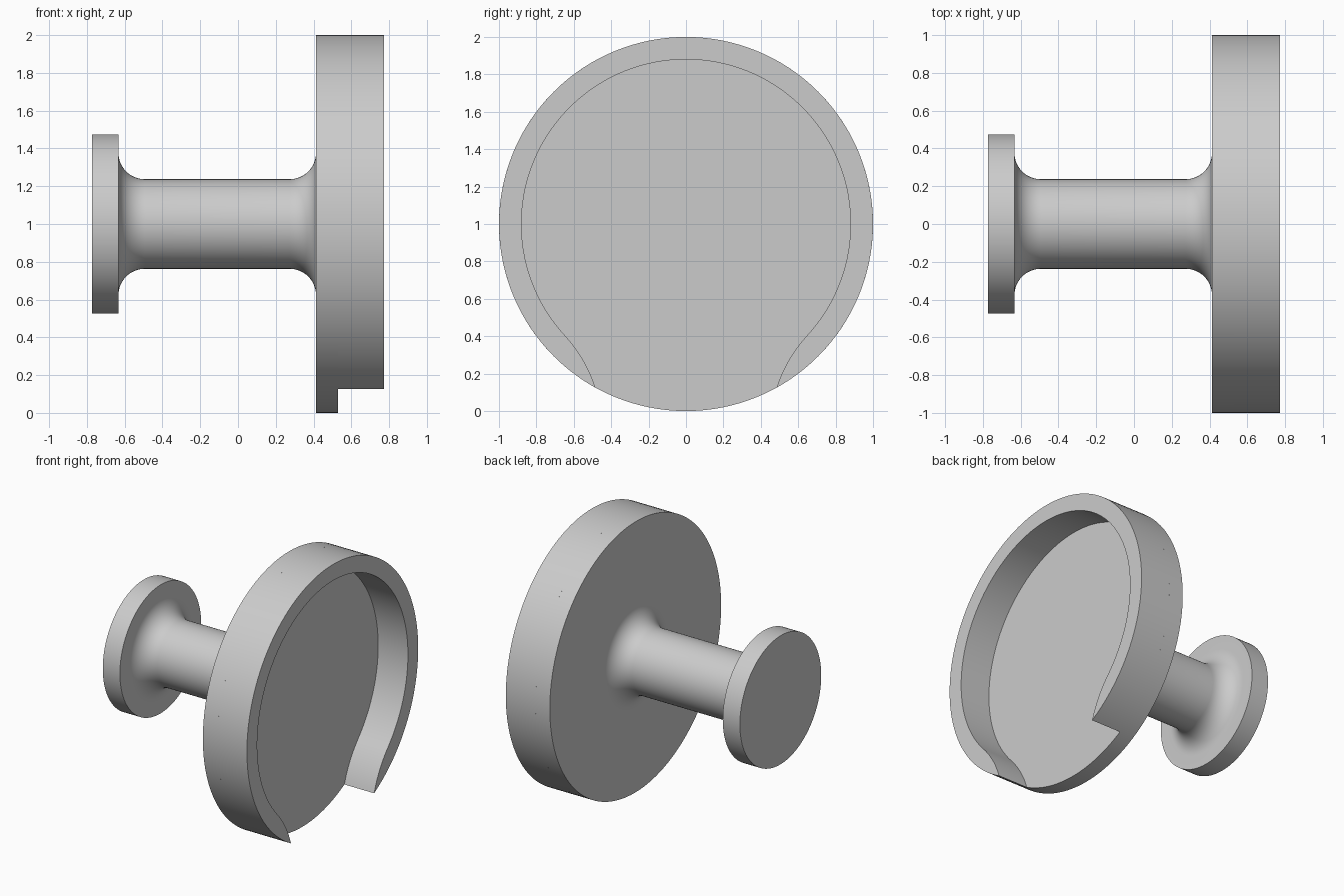
import bpy, bmesh, math
from mathutils import Vector

if "Cube" in bpy.data.objects:
    bpy.data.objects.remove(bpy.data.objects["Cube"], do_unlink=True)

SEGMENTS = 128
AXIS = Vector((0, 0, 1))
BACK, FLANGE, PLATE, FLOOR, FRONT = -0.773, -0.633, 0.413, 0.53, 0.773
STEM_R, FILLET, INNER_R = 0.237, 0.14, 0.88

grey = bpy.data.materials.new("plain grey")
grey.use_nodes = True
colour = (0.6, 0.6, 0.6, 1)
grey.diffuse_color = colour
grey.node_tree.nodes["Principled BSDF"].inputs["Base Color"].default_value = colour


def finish(name, bm):
    """Clean the mesh, link it and shade its curved faces smoothly."""
    bmesh.ops.remove_doubles(bm, verts=bm.verts, dist=0.0001)
    bmesh.ops.recalc_face_normals(bm, faces=bm.faces)
    mesh = bpy.data.meshes.new(name)
    bm.to_mesh(mesh)
    bm.free()
    mesh.materials.append(grey)
    obj = bpy.data.objects.new(name, mesh)
    bpy.context.collection.objects.link(obj)
    bpy.ops.object.select_all(action="DESELECT")
    obj.select_set(True)
    bpy.context.view_layer.objects.active = obj
    bpy.ops.object.shade_smooth_by_angle(angle=math.radians(30))


def fillet(x, side):
    """Quarter arc from a flat face at x down to the stem."""
    steps = 12
    arc = []
    for i in range(steps + 1):
        a = math.pi / 2 * i / steps
        arc.append((x + side * FILLET * (1 - math.cos(a)),
                    STEM_R + FILLET * (1 - math.sin(a))))
    return arc


# Turned body: small flange, filleted stem and large plate
profile = [(BACK, 0), (BACK, 0.475), (FLANGE, 0.475)]
profile += fillet(FLANGE, 1) + fillet(PLATE, -1)[::-1]
profile += [(PLATE, 1), (FLOOR, 1), (FLOOR, 0)]
bm = bmesh.new()
verts = [bm.verts.new(AXIS + Vector((x, 0, r))) for x, r in profile]
edges = [bm.edges.new(pair) for pair in zip(verts, verts[1:])]
bmesh.ops.spin(bm, geom=verts + edges, cent=AXIS, axis=(1, 0, 0),
               angle=math.tau, steps=SEGMENTS, use_duplicate=False)
finish("flanged_stem_and_plate", bm)

# Raised rim: inner outline flares out to a sharp tip beside the opening
start = math.radians(-42.5)
join = Vector((math.cos(start), math.sin(start))) * INNER_R
tip = Vector((0.485, -0.8745))
control = join + Vector((math.sin(start), -math.cos(start))) * 0.17
half = []
for i in range(12):
    t = i / 12
    half.append(tip * (1 - t) ** 2 + control * 2 * t * (1 - t) + join * t * t)
for i in range(49):
    a = start + (math.pi / 2 - start) * i / 48
    half.append(Vector((math.cos(a), math.sin(a))) * INNER_R)
inner = half + [Vector((-p.x, p.y)) for p in half[-2::-1]]
outer = [p.normalized() for p in inner]
bm = bmesh.new()
rings = [[bm.verts.new(AXIS + Vector((FLOOR, p.x, p.y))) for p in ring]
         for ring in (inner, outer)]
for i in range(len(inner) - 1):
    bm.faces.new((rings[0][i], rings[0][i + 1], rings[1][i + 1], rings[1][i]))
bmesh.ops.remove_doubles(bm, verts=bm.verts, dist=0.0001)
base = bm.faces[:]
top = bmesh.ops.extrude_face_region(bm, geom=base, use_keep_orig=True)["geom"]
bmesh.ops.translate(bm, vec=(FRONT - FLOOR, 0, 0),
                    verts=[g for g in top if isinstance(g, bmesh.types.BMVert)])
finish("open_rim", bm)
